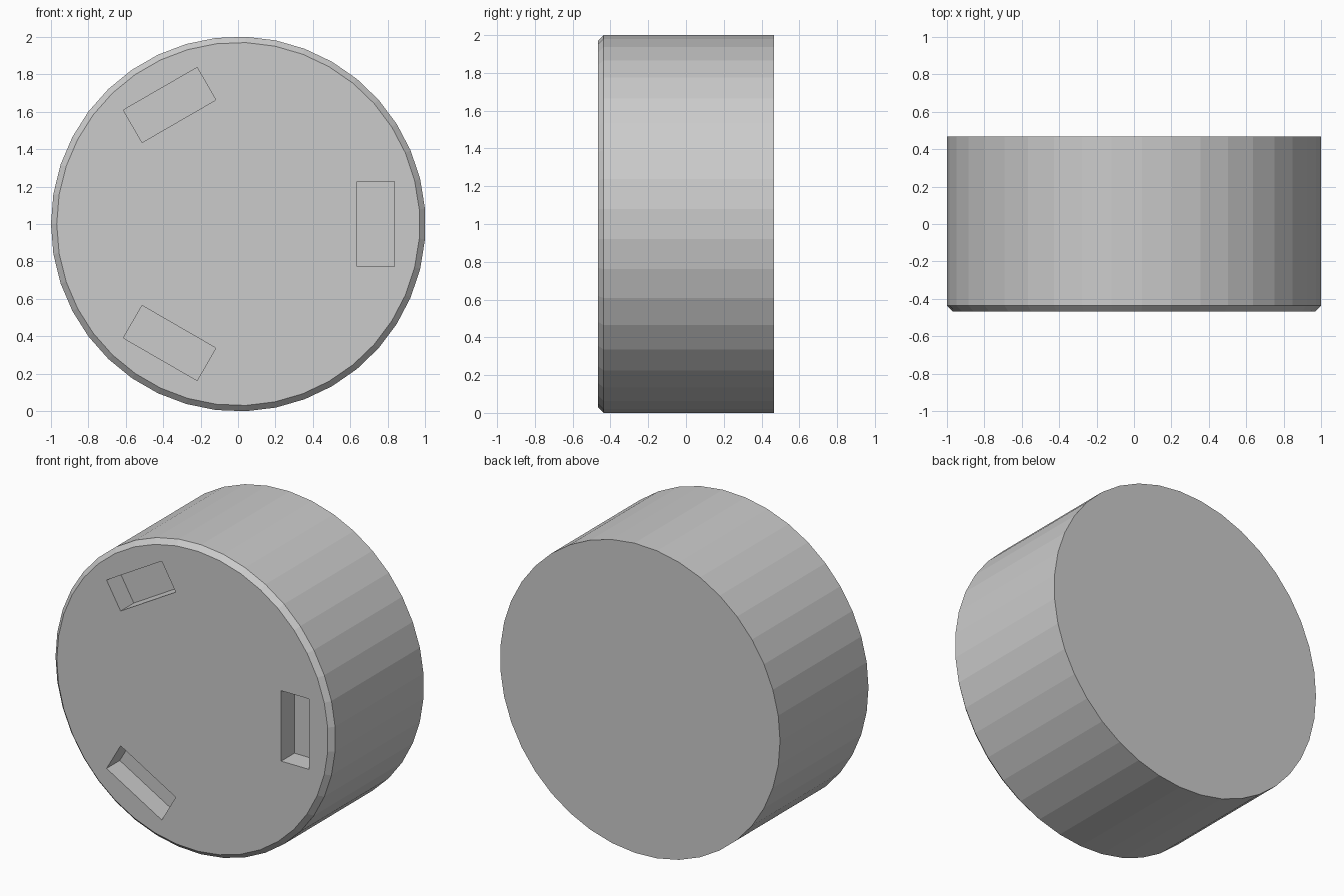
import bpy, bmesh, math
from mathutils import Matrix, Vector

if "Cube" in bpy.data.objects:
    bpy.data.objects.remove(bpy.data.objects["Cube"])

SIDES = 39
RADIUS = 1.0008
HALF = 0.467          # half thickness along y
BEVEL = 0.031         # chamfer on the front rim
CENTRE = Vector((0.0016, 0, 1))


def make_object(name, bm):
    bmesh.ops.recalc_face_normals(bm, faces=bm.faces)
    mesh = bpy.data.meshes.new(name)
    bm.to_mesh(mesh)
    bm.free()
    obj = bpy.data.objects.new(name, mesh)
    bpy.context.collection.objects.link(obj)
    return obj


# Round body: three rings bridged from the chamfered front to the flat back
bm = bmesh.new()
rings = []
for r, y in ((RADIUS - BEVEL, -HALF), (RADIUS, -HALF + BEVEL), (RADIUS, HALF)):
    angles = [(k + 0.5) * math.tau / SIDES for k in range(SIDES)]
    rings.append([bm.verts.new(CENTRE + Vector((r * math.cos(a), y, r * math.sin(a))))
                  for a in angles])
for a, b in zip(rings, rings[1:]):
    for i in range(SIDES):
        j = (i + 1) % SIDES
        bm.faces.new((a[i], a[j], b[j], b[i]))
bm.faces.new(rings[0])
bm.faces.new(rings[-1])
body = make_object("round_body", bm)

# Three rectangular slots spaced evenly around the front face
DEPTH = 0.135
bm = bmesh.new()
for k in range(3):
    place = (Matrix.Translation(CENTRE)
             @ Matrix.Rotation(k * math.tau / 3, 4, 'Y')
             @ Matrix.Translation((0.734, -HALF, 0))
             @ Matrix.Diagonal((0.2, 2 * DEPTH, 0.455, 1)))
    bmesh.ops.create_cube(bm, size=1, matrix=place)
cutter = make_object("slot_cutter", bm)
cutter.hide_render = True

# Cut the slots and drop the helper
mod = body.modifiers.new("slots", 'BOOLEAN')
mod.operation = 'DIFFERENCE'
mod.solver = 'EXACT'
mod.object = cutter
bpy.context.view_layer.objects.active = body
body.select_set(True)
bpy.ops.object.modifier_apply(modifier=mod.name)
bpy.data.objects.remove(cutter)
